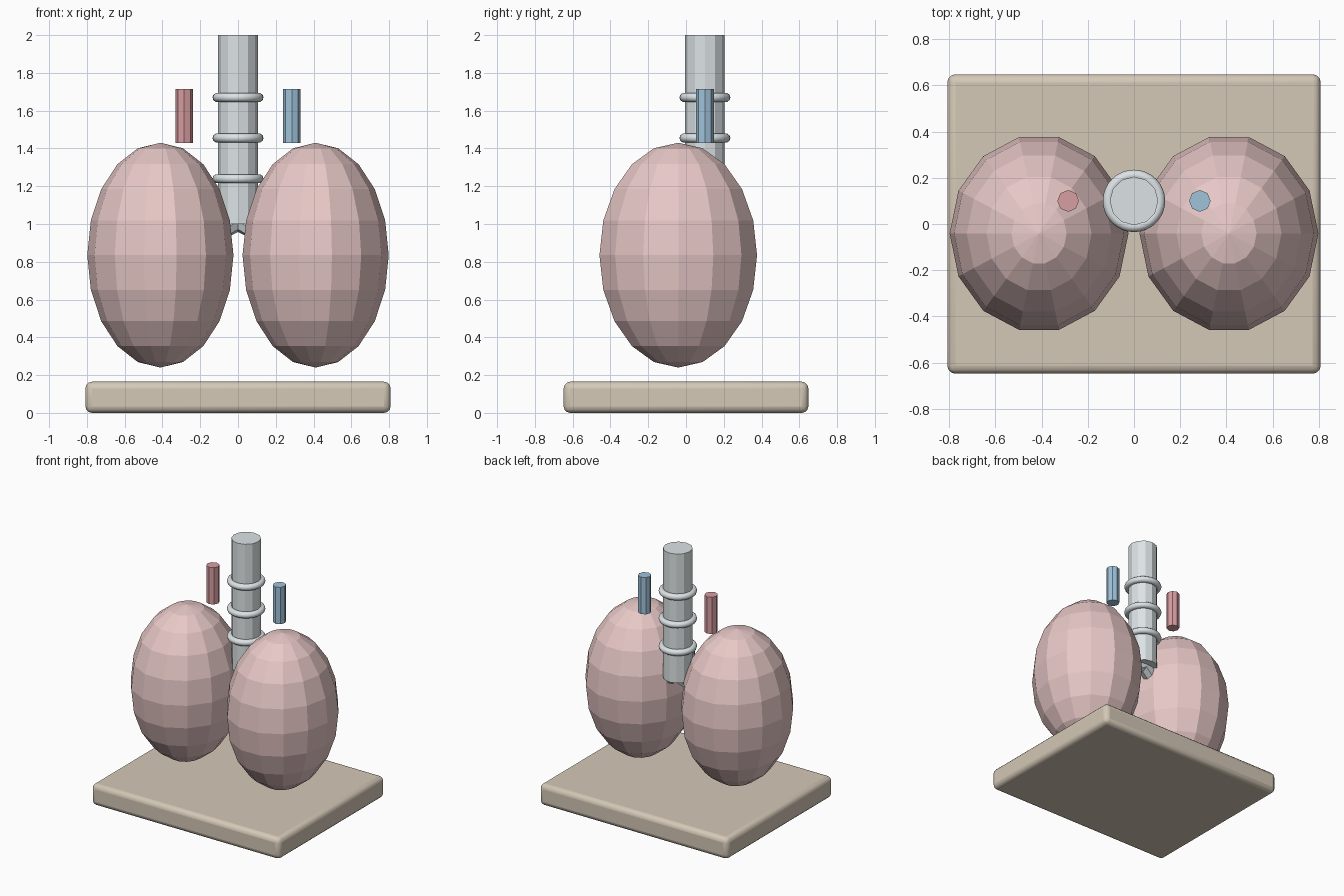
import bpy, math
from mathutils import Vector

if "Cube" in bpy.data.objects:
    bpy.data.objects.remove(bpy.data.objects["Cube"])


def material(name, rgb):
    m = bpy.data.materials.new(name)
    m.diffuse_color = (*rgb, 1)
    m.use_nodes = True
    m.node_tree.nodes["Principled BSDF"].inputs["Base Color"].default_value = m.diffuse_color
    return m


PINK = material("tissue", (0.80, 0.58, 0.57))
GREY = material("cartilage", (0.72, 0.77, 0.79))
TAN = material("wood", (0.66, 0.58, 0.47))
RED = material("red", (0.68, 0.34, 0.36))
BLUE = material("blue", (0.35, 0.54, 0.70))


def finish(name, mat):
    o = bpy.context.object
    o.name = name
    o.data.materials.append(mat)
    return o


def rod(name, a, b, r, sides, mat):
    a, b = Vector(a), Vector(b)
    bpy.ops.mesh.primitive_cylinder_add(vertices=sides, radius=r, depth=(b - a).length,
                                        location=(a + b) / 2)
    o = finish(name, mat)
    o.rotation_euler = (b - a).to_track_quat('Z', 'Y').to_euler()
    return o


# Stand with rounded edges
bpy.ops.mesh.primitive_cube_add(size=1, location=(0, 0, 0.0825))
base = finish("base", TAN)
base.scale = (1.616, 1.296, 0.165)
bpy.ops.object.transform_apply(location=False, rotation=False, scale=True)
bev = base.modifiers.new("bevel", 'BEVEL')
bev.width = 0.035
bev.segments = 3
bpy.ops.object.shade_smooth_by_angle(angle=math.radians(35))

# Windpipe with its cartilage rings
rod("windpipe", (0, 0.1, 1.0), (0, 0.1, 2.0), 0.105, 12, GREY)
for i in range(3):
    bpy.ops.mesh.primitive_torus_add(major_radius=0.111, minor_radius=0.024, major_segments=32,
                                     minor_segments=10, location=(0, 0.1, 1.24 + 0.215 * i))
    finish(f"windpipe_ring_{i + 1}", GREY)
    bpy.ops.object.shade_smooth()

for side, s, colour in (("left", -1, RED), ("right", 1, BLUE)):
    # Faceted lung, turned so a flat facet faces front
    bpy.ops.mesh.primitive_uv_sphere_add(segments=14, ring_count=10, radius=1,
                                         rotation=(0, 0, math.pi / 2))
    bpy.ops.object.transform_apply(location=False, rotation=True, scale=False)
    lung = finish(f"{side}_lung", PINK)
    lung.scale = (0.387, 0.428, 0.595)
    lung.location = (0.411 * s, -0.041, 0.835)
    # Airway branch into the lung
    rod(f"{side}_bronchus", (0, 0.1, 1.02), (0.3 * s, 0.02, 0.86), 0.055, 8, GREY)
    # Blood vessel
    rod(f"{side}_vessel", (0.285 * s, 0.1, 1.43), (0.285 * s, 0.1, 1.715), 0.047, 8, colour)
